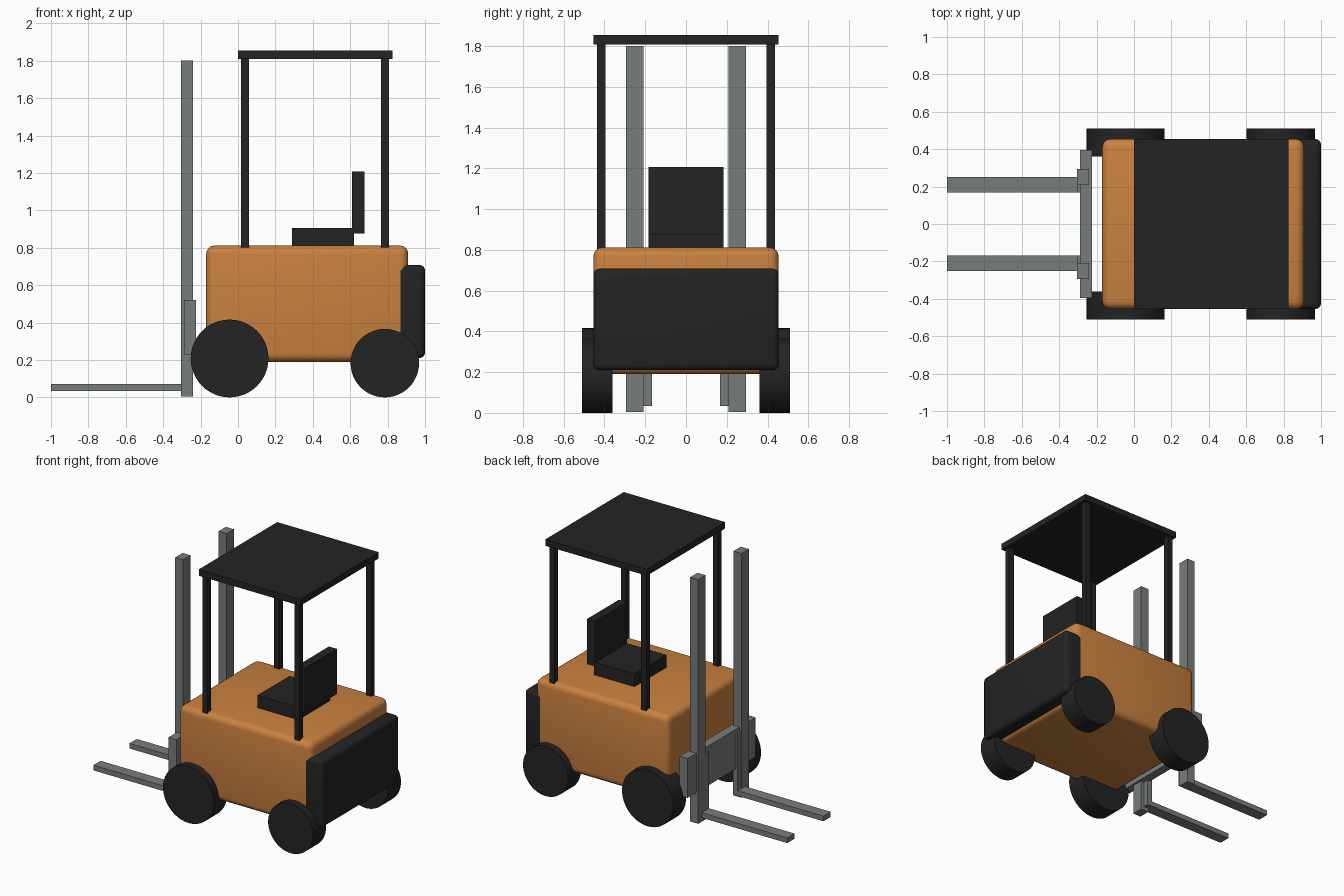
import bpy
import math

cube = bpy.data.objects.get("Cube")
if cube:
    bpy.data.objects.remove(cube, do_unlink=True)


def material(name, rgb):
    mat = bpy.data.materials.new(name)
    mat.use_nodes = True
    mat.diffuse_color = (*rgb, 1)
    mat.node_tree.nodes["Principled BSDF"].inputs["Base Color"].default_value = (*rgb, 1)
    return mat


ORANGE = material("orange paint", (0.59, 0.22, 0.05))
BLACK = material("black", (0.017, 0.017, 0.017))
STEEL = material("grey steel", (0.19, 0.205, 0.195))


def finish(obj, name, mat):
    obj.name = name
    obj.data.name = name
    obj.data.materials.append(mat)
    return obj


def box(name, mat, x, y, z, bevel=0):
    """Box from (low, high) ranges on each axis, with optional rounded edges."""
    ranges = (x, y, z)
    bpy.ops.mesh.primitive_cube_add(size=1, location=[(a + b) / 2 for a, b in ranges])
    obj = bpy.context.object
    obj.scale = [b - a for a, b in ranges]
    bpy.ops.object.transform_apply(location=False, rotation=False, scale=True)
    if bevel:
        mod = obj.modifiers.new("rounded edges", "BEVEL")
        mod.width = bevel
        mod.segments = 4
        bpy.ops.object.modifier_apply(modifier=mod.name)
        bpy.ops.object.shade_smooth_by_angle(angle=math.radians(35))
    return finish(obj, name, mat)


def wheel(name, x, y, radius):
    bpy.ops.mesh.primitive_cylinder_add(
        vertices=48, radius=radius, depth=0.15, location=(x, y, radius),
        rotation=(math.pi / 2, 0, 0))
    bpy.ops.object.shade_smooth_by_angle(angle=math.radians(35))
    return finish(bpy.context.object, name, BLACK)


def span(side, low, high):
    """Range mirrored to the given side of the centre line."""
    return tuple(sorted((side * low, side * high)))


# Body and counterweight
box("body", ORANGE, (-0.17, 0.91), (-0.455, 0.455), (0.19, 0.812), 0.045)
box("counterweight", BLACK, (0.715, 1.0), (-0.454, 0.454), (0.21, 0.708), 0.03)

# Seat
box("seat_cushion", BLACK, (0.29, 0.62), (-0.185, 0.185), (0.80, 0.905))
box("seat_back", BLACK, (0.61, 0.675), (-0.185, 0.185), (0.875, 1.207))

# Overhead guard
box("roof", BLACK, (0.0, 0.825), (-0.455, 0.455), (1.808, 1.855))

# Lifting carriage
box("carriage", STEEL, (-0.29, -0.225), (-0.395, 0.395), (0.23, 0.52))

# Paired parts
for side, label in ((1, "back"), (-1, "front")):
    wheel(f"large_wheel_{label}", -0.045, side * 0.435, 0.208)
    wheel(f"small_wheel_{label}", 0.785, side * 0.435, 0.183)
    for x, place in ((0.037, "mast_end"), (0.785, "seat_end")):
        box(f"post_{place}_{label}", BLACK, (x - 0.021, x + 0.021),
            span(side, 0.395, 0.437), (0.79, 1.82))
    box(f"mast_{label}", STEEL, (-0.305, -0.24), span(side, 0.208, 0.294), (0.005, 1.8))
    box(f"fork_{label}", STEEL, (-1.0, -0.27), span(side, 0.168, 0.252), (0.033, 0.071))
    box(f"fork_shank_{label}", STEEL, (-0.303, -0.265), span(side, 0.168, 0.252), (0.034, 0.49))
